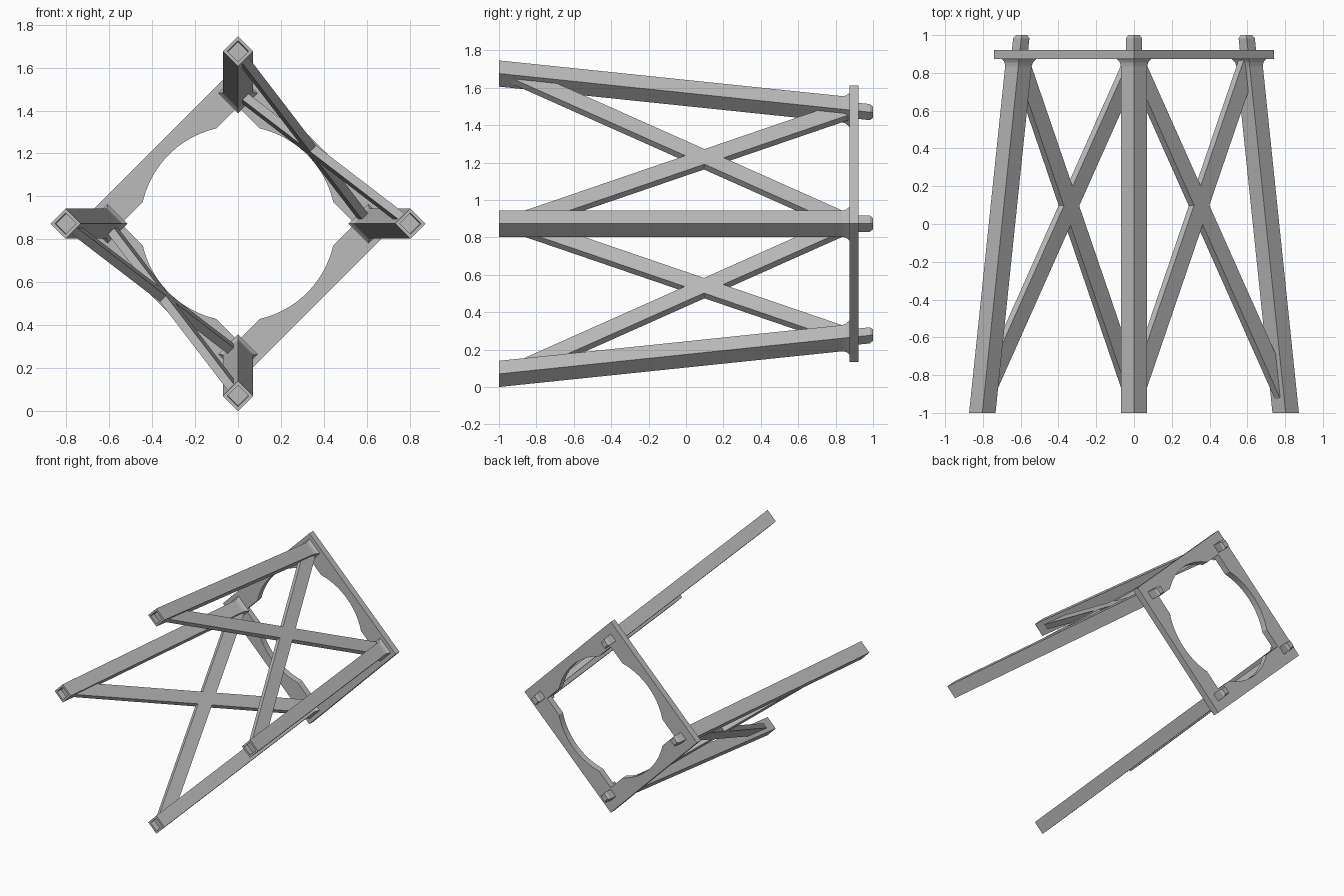
import bpy, bmesh
from math import sin, cos, pi
from mathutils import Vector

if "Cube" in bpy.data.objects:
    bpy.data.objects.remove(bpy.data.objects["Cube"], do_unlink=True)

MID = 0.873          # height of the frame's centre line
FRONT, PLATE_FRONT, PLATE_BACK = -1.0, 0.873, 0.922

grey = bpy.data.materials.new("plain_grey")
grey.use_nodes = True
grey.diffuse_color = (0.5, 0.5, 0.5, 1)
grey.node_tree.nodes["Principled BSDF"].inputs["Base Color"].default_value = grey.diffuse_color


def finish(name, bm):
    bmesh.ops.recalc_face_normals(bm, faces=bm.faces)
    mesh = bpy.data.meshes.new(name)
    bm.to_mesh(mesh)
    bm.free()
    mesh.materials.append(grey)
    obj = bpy.data.objects.new(name, mesh)
    bpy.context.collection.objects.link(obj)
    return obj


def bridge(bm, a, b):
    n = len(a)
    for i in range(n):
        j = (i + 1) % n
        bm.faces.new((a[i], a[j], b[j], b[i]))


def leg_centre(k, y):
    """Centre of leg k at depth y; the legs lean inward toward the plate."""
    r = 0.803 - 0.104 * (y - FRONT)
    a = k * pi / 2
    return Vector((r * cos(a), y, MID + r * sin(a)))


def loft_along_leg(name, k, sections):
    """Diamond sections (depth, half diagonal) skinned along a leg."""
    bm = bmesh.new()
    rings = []
    for y, r in sections:
        c = leg_centre(k, y)
        rings.append([bm.verts.new(c + Vector((r * cos(i * pi / 2), 0, r * sin(i * pi / 2))))
                      for i in range(4)])
    for a, b in zip(rings, rings[1:]):
        bridge(bm, a, b)
    bm.faces.new(rings[0])
    bm.faces.new(rings[-1])
    return finish(name, bm)


# Legs with a socket in the front end and a flared foot, plus stacking pegs
leg_sections = [(-0.955, 0.049), (FRONT, 0.049), (FRONT, 0.07), (0.835, 0.07),
                (0.855, 0.075), (0.867, 0.084), (PLATE_FRONT + 0.002, 0.093)]
peg_sections = [(PLATE_FRONT + 0.01, 0.043), (0.983, 0.043), (1.0, 0.03)]
for k, side in enumerate(("left", "upper", "right", "lower")):
    loft_along_leg(side + "_leg", k, leg_sections)
    loft_along_leg(side + "_peg", k, peg_sections)


# Diamond end plate, its opening a circle joined with a smaller diamond
def plate_ring(bm, y, radius):
    ring = []
    for i in range(112):
        c, s = cos(i * pi / 56), sin(i * pi / 56)
        r = radius(abs(c) + abs(s))
        ring.append(bm.verts.new((r * c, y, MID + r * s)))
    return ring


def outer(d):
    return 0.74 / d


def opening(d):
    return max(0.455, 0.545 / d)


bm = bmesh.new()
loops = [plate_ring(bm, y, f) for y, f in ((PLATE_FRONT, outer), (PLATE_BACK, outer),
                                           (PLATE_BACK, opening), (PLATE_FRONT, opening))]
for i in range(4):
    bridge(bm, loops[i], loops[(i + 1) % 4])
finish("end_plate", bm)


# Crossed flat braces between two pairs of neighbouring legs
def brace(name, start, end, normal, width=0.1, thickness=0.04):
    along = (end - start).normalized()
    across = along.cross(normal).normalized() * width / 2
    up = normal.normalized() * thickness / 2
    bm = bmesh.new()
    a, b = [[bm.verts.new(p + across * u + up * v)
             for u, v in ((-1, -1), (1, -1), (1, 1), (-1, 1))] for p in (start, end)]
    bridge(bm, a, b)
    bm.faces.new(a)
    bm.faces.new(b)
    finish(name, bm)


for label, k in (("upper", 0), ("lower", 2)):
    p, q = leg_centre(k, -0.91), leg_centre(k + 1, 0.87)
    r, s = leg_centre(k + 1, -0.91), leg_centre(k, 0.87)
    normal = (q - p).cross(s - r)
    brace(label + "_brace_a", p, q, normal)
    brace(label + "_brace_b", r, s, normal)
